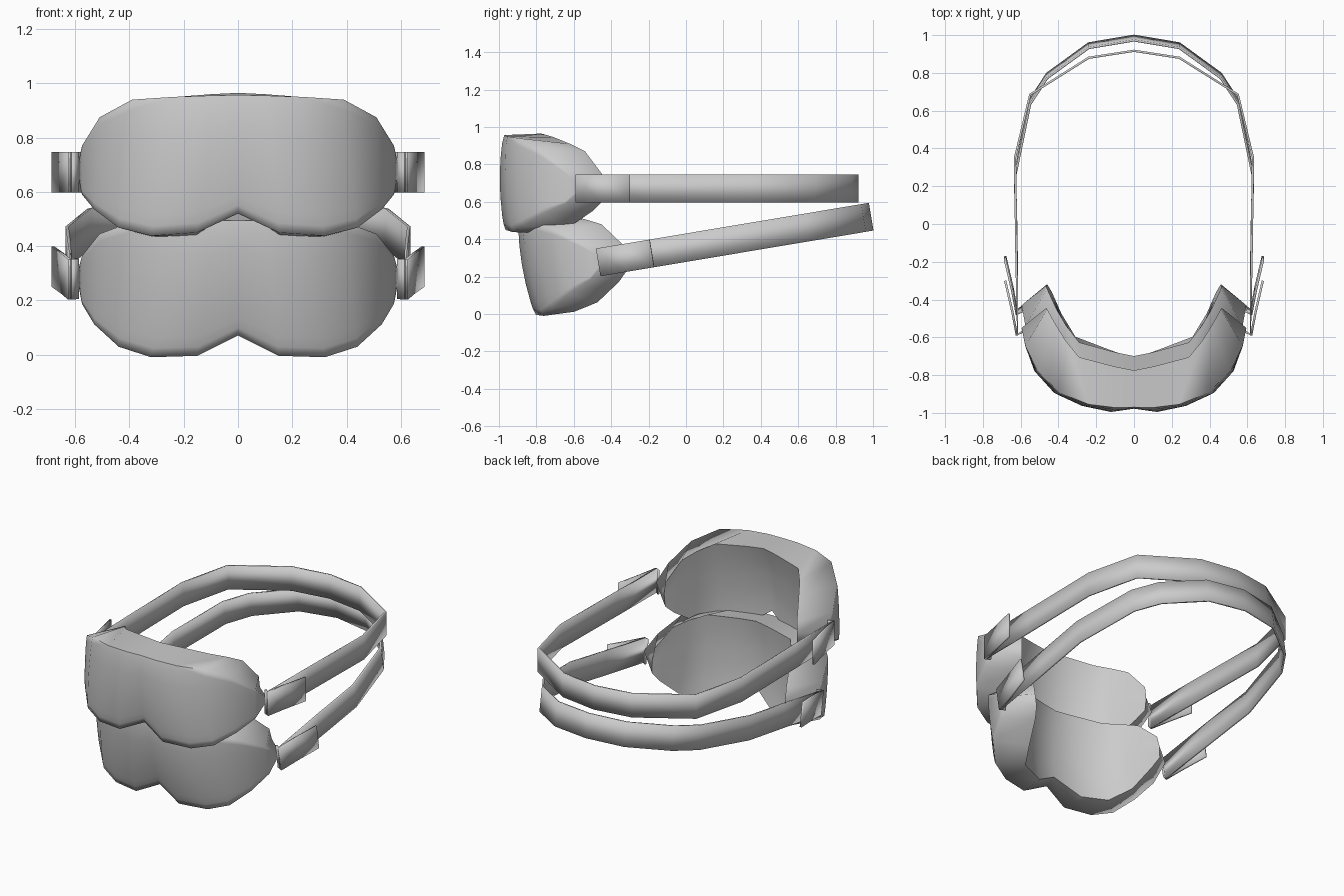
import bpy, bmesh, math
from mathutils import Vector, Matrix

cube = bpy.data.objects.get("Cube")
if cube:
    bpy.data.objects.remove(cube, do_unlink=True)

grey = bpy.data.materials.new("light_grey")
grey.use_nodes = True
grey.diffuse_color = (0.6, 0.6, 0.6, 1)
grey.node_tree.nodes["Principled BSDF"].inputs["Base Color"].default_value = (0.6, 0.6, 0.6, 1)


def finish(name, bm, place, thickness=0):
    """Weld, orient, place and smooth one part."""
    bmesh.ops.remove_doubles(bm, verts=bm.verts, dist=0.0005)
    bmesh.ops.dissolve_degenerate(bm, dist=0.0005, edges=bm.edges)
    bmesh.ops.recalc_face_normals(bm, faces=bm.faces)
    bm.transform(place)
    mesh = bpy.data.meshes.new(name)
    bm.to_mesh(mesh)
    bm.free()
    mesh.materials.append(grey)
    obj = bpy.data.objects.new(name, mesh)
    bpy.context.collection.objects.link(obj)
    if thickness:
        mod = obj.modifiers.new("thickness", "SOLIDIFY")
        mod.thickness = thickness
        mod.offset = 0
    bpy.ops.object.select_all(action="DESELECT")
    obj.select_set(True)
    bpy.context.view_layer.objects.active = obj
    bpy.ops.object.shade_smooth_by_angle(angle=math.radians(75))


def skin(bm, rows, sx=1):
    """Quads between neighbouring rows of points."""
    grid = [[bm.verts.new((sx * p[0], p[1], p[2])) for p in row] for row in rows]
    for a, b in zip(grid, grid[1:]):
        for i in range(len(a) - 1):
            bm.faces.new((a[i], a[i + 1], b[i + 1], b[i]))


# Half outlines from top centre, round the side, to the nose notch
FRONT = [(0, -.97, .957), (.1, -.972, .955), (.24, -.955, .95), (.39, -.895, .94),
         (.51, -.78, .875), (.575, -.645, .77), (.595, -.55, .68), (.575, -.645, .59),
         (.53, -.77, .535), (.44, -.87, .468), (.32, -.925, .438), (.15, -.965, .45),
         (0, -.93, .52)]
BACK = [(0, -.775, .965), (.1, -.755, .96), (.29, -.705, .945), (.36, -.62, .91),
        (.41, -.54, .87), (.46, -.45, .75), (.465, -.445, .68), (.46, -.45, .6),
        (.435, -.5, .55), (.385, -.63, .462), (.31, -.76, .433), (.155, -.82, .435),
        (0, -.86, .54)]


def fill(outline, steps, bulge, centre_bulge):
    """Columns joining the top of a half outline to its bottom."""
    side = len(outline) // 2
    columns = []
    for i in range(side + 1):
        top, low = Vector(outline[i]), Vector(outline[-1 - i])
        push = bulge * (1 - i / side) if i else centre_bulge
        columns.append([top.lerp(low, f) - Vector((0, push * math.sin(math.pi * f) ** 0.6, 0))
                        for f in steps])
    return columns


def goggle(prefix, place):
    bm = bmesh.new()
    # Curved lens, rounded at the edge and creased down the middle
    lens = fill(FRONT, (0, .08, .25, .45, .65, .85, .93, 1), 0.032, 0.022)
    # Hollowed cushion wall that rests on the face
    cushion = fill(BACK, (0, .2, .4, .6, .8, 1), 0.03, 0.015)
    # Skirt joining the two
    for sx in (1, -1):
        skin(bm, lens, sx)
        skin(bm, cushion, sx)
        skin(bm, (FRONT, BACK), sx)
    finish(prefix + "_goggle", bm, place)


def ribbon(name, path, place, both_sides=False):
    """Flat upright band following a plan path."""
    bm = bmesh.new()
    rows = [[(x, y, 0.672 + h) for h in (.075, -.075)] for x, y in path]
    for sx in ((1, -1) if both_sides else (1,)):
        skin(bm, rows, sx)
    finish(name, bm, place, 0.012)


def strap(prefix, side, place):
    # Band around the back of the head
    left = [(.59, -.57), (.616, -.585), (.622, -.2)] + side
    path = left + [(-x, y) for x, y in reversed(left[:-1])]
    ribbon(prefix + "_strap", path, place)
    # Loose ends folded back outside the band
    ribbon(prefix + "_strap_ends", [(.62, -.59), (.645, -.46), (.682, -.3)], place, True)


# Upper pair is level, lower pair is tilted up towards the back
level = Matrix.Identity(4)
tilted = (Matrix.Translation((0, -.483, .272)) @ Matrix.Rotation(math.radians(9.5), 4, "X")
          @ Matrix.Translation((0, .605, -.67)))

goggle("upper", level)
goggle("lower", tilted)
strap("upper", [(.63, .35), (.55, .685), (.24, .88), (0, .917)], level)
strap("lower", [(.63, .15), (.55, .54), (.46, .68), (.24, .842), (0, .883)], tilted)
